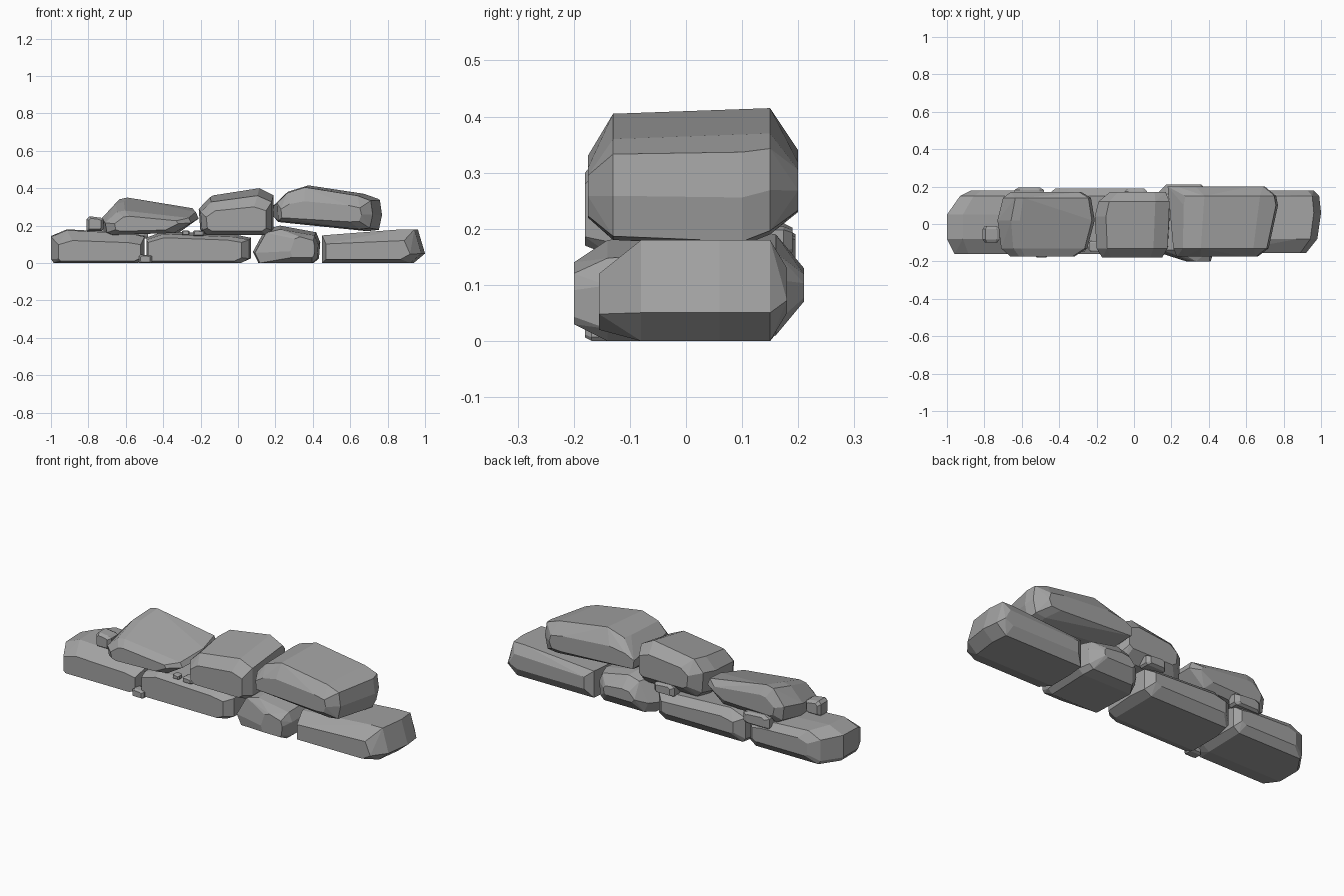
import bpy, bmesh

if "Cube" in bpy.data.objects:
    bpy.data.objects.remove(bpy.data.objects["Cube"], do_unlink=True)

stone_grey = bpy.data.materials.new("stone grey")
stone_grey.use_nodes = True
GREY = (0.36, 0.36, 0.36, 1)
stone_grey.diffuse_color = GREY
stone_grey.node_tree.nodes["Principled BSDF"].inputs["Base Color"].default_value = GREY

# Outlines in the unit square, seen from the front
BLOCK = [(.03, 0), (.92, 0), (1, .15), (1, .8), (.85, .9), (.17, 1), (0, .8), (0, .12)]
LUMP = [(.08, 0), (.9, 0), (.98, .12), (1, .55), (.94, .82), (.4, 1), (.18, .9), (0, .3)]
TAPER = [(0, 0), (.89, 0), (1, .28), (.93, 1), (.8, 1), (0, .82)]
WEDGE = [(.09, 0), (.8, .08), (1, .5), (.97, .7), (.23, 1), (.14, .95), (0, .5), (.02, .1)]
CROWN = [(.1, 0), (.93, 0), (1, .12), (1, .84), (.8, 1), (.15, .84), (0, .58), (.02, .12)]
HUMP = [(.01, .2), (.86, 0), (.97, .03), (1, .35), (.98, .68), (.84, .8), (.29, 1), (.1, .86), (0, .62)]


def stone(name, outline, sections):
    """Faceted rock: the outline fitted to (y, x0, x1, z0, z1) slices, then hulled."""
    bm = bmesh.new()
    for y, x0, x1, z0, z1 in sections:
        for u, v in outline:
            bm.verts.new((x0 + u * (x1 - x0), y, z0 + v * (z1 - z0)))
    hull = bmesh.ops.convex_hull(bm, input=bm.verts)
    junk = {g for k in ("geom_interior", "geom_unused") for g in hull[k]
            if isinstance(g, bmesh.types.BMVert)}
    bmesh.ops.delete(bm, geom=list(junk), context='VERTS')
    bmesh.ops.dissolve_limit(bm, angle_limit=0.1, verts=bm.verts, edges=bm.edges)
    bmesh.ops.recalc_face_normals(bm, faces=bm.faces)
    mesh = bpy.data.meshes.new(name)
    bm.to_mesh(mesh)
    bm.free()
    mesh.materials.append(stone_grey)
    bpy.context.collection.objects.link(bpy.data.objects.new(name, mesh))


def pebble(name, x, y, z, w, d, h):
    stone(name, BLOCK, [(y + s * d / 2, x - w * k, x + w * k, z + h * (.5 - k), z + h * (.5 + k))
                        for s, k in ((-1, .36), (-.6, .5), (.6, .5), (1, .36))])


# Lower course
stone("lower_stone_right_end", BLOCK, [
    (-.16, -.96, -.52, .01, .12), (-.08, -1, -.5, 0, .175),
    (.05, -1, -.5, 0, .18), (.15, -.93, -.5, 0, .17), (.18, -.87, -.53, .04, .13)])
stone("lower_stone_right_middle", BLOCK, [
    (-.16, -.48, .02, .01, .135), (-.12, -.49, .06, 0, .155),
    (.06, -.49, .07, 0, .17), (.15, -.47, .06, 0, .17), (.19, -.42, .02, .05, .13)])
stone("lower_stone_left_middle", LUMP, [
    (-.2, .28, .41, .03, .14), (-.14, .09, .43, 0, .18),
    (.1, .08, .44, 0, .2), (.16, .12, .42, .01, .19), (.21, .17, .36, .07, .13)])
stone("lower_stone_left_end", TAPER, [
    (-.155, .47, .92, .02, .12), (-.08, .45, .98, 0, .18),
    (.06, .45, 1, 0, .18), (.15, .46, .99, 0, .18), (.18, .5, .96, .05, .13)])

# Upper course
stone("upper_stone_right", WEDGE, [
    (-.175, -.66, -.32, .17, .25), (-.13, -.71, -.25, .15, .28),
    (.02, -.73, -.21, .15, .325), (.14, -.7, -.23, .16, .35), (.17, -.66, -.28, .2, .3)])
stone("upper_stone_middle", CROWN, [
    (-.18, -.17, .15, .17, .3), (-.13, -.2, .18, .15, .36),
    (.04, -.21, .19, .15, .39), (.12, -.19, .19, .16, .4), (.17, -.13, .17, .21, .34)])
stone("upper_stone_left", HUMP, [
    (-.175, .23, .66, .22, .33), (-.13, .21, .72, .18, .405),
    (.1, .21, .77, .17, .415), (.15, .22, .76, .19, .415), (.2, .18, .7, .23, .34)])

# Loose chips wedged in the gaps
pebble("side_chip", -.765, -.055, .17, .09, .09, .08)
pebble("ground_chip", -.495, -.15, 0, .07, .06, .045)
pebble("gap_chip", -.21, -.12, .145, .06, .06, .03)
pebble("small_gap_chip", -.28, -.13, .15, .04, .04, .025)
pebble("back_packing_chip", -.56, .16, .13, .16, .07, .07)
pebble("middle_packing_chip", .01, .15, .15, .12, .08, .06)
